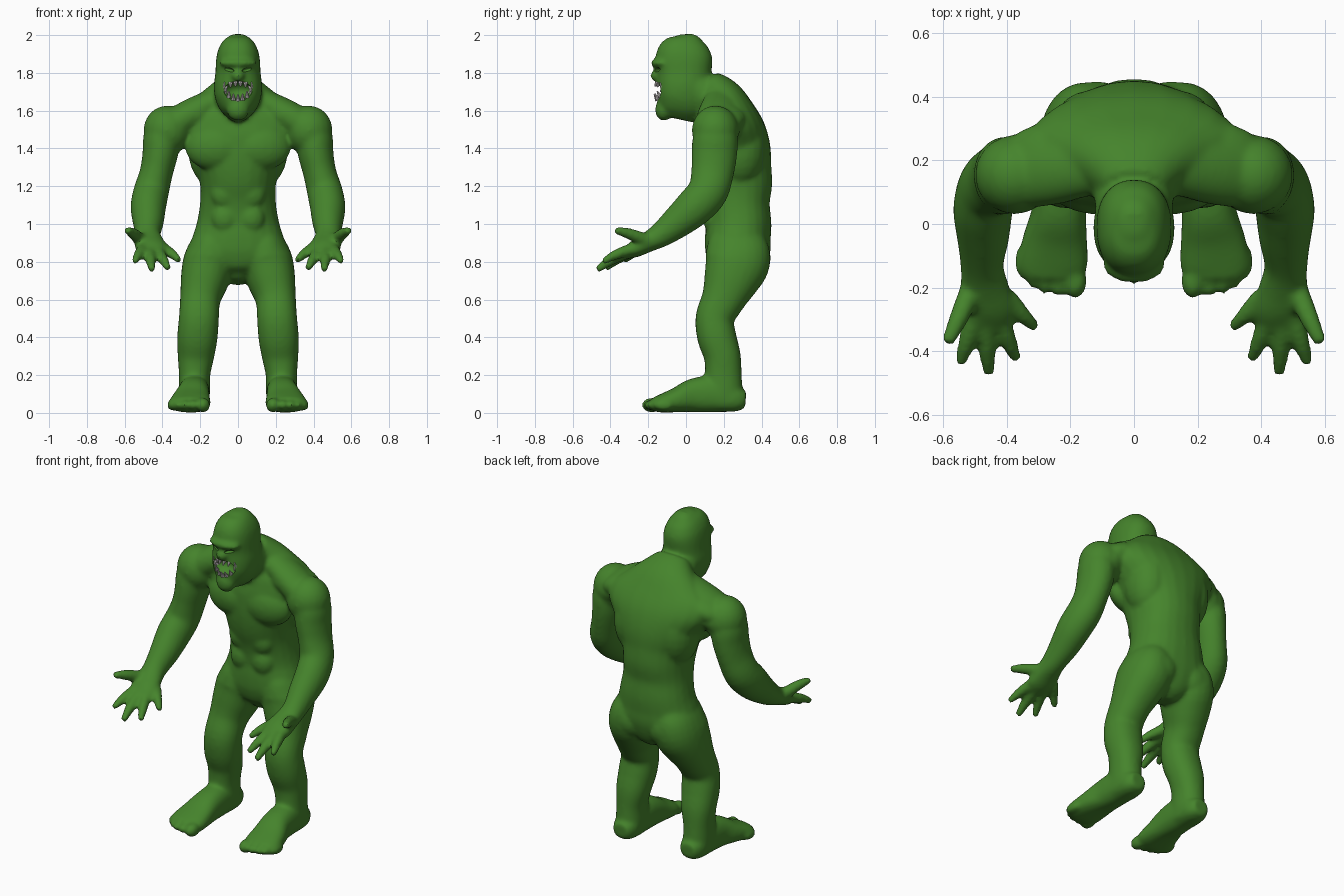
import bpy, bmesh, math
from mathutils import Vector, Matrix

def material(name, col):
    m = bpy.data.materials.new(name)
    m.diffuse_color = col
    return m

GREEN = material("green_skin", (0.06, 0.23, 0.025, 1))
GREY = material("grey_teeth", (0.6, 0.56, 0.56, 1))

def tube(bm, rings, n=24, p=2.0, sub=4):
    """Loft of ellipses (x, y, z, half width, half depth) along a smooth path."""
    k = [Vector(r) for r in rings]
    k = [2 * k[0] - k[1]] + k + [2 * k[-1] - k[-2]]
    pts = []
    for i in range(1, len(k) - 2):
        a, b, c, d = k[i - 1:i + 3]
        for j in range(sub):
            t = j / sub
            pts.append(0.5 * (2 * b + (c - a) * t + (2 * a - 5 * b + 4 * c - d) * t * t
                              + (3 * b - a - 3 * c + d) * t ** 3))
    pts.append(k[-2])
    loops = []
    for i, q in enumerate(pts):
        tan = (pts[min(i + 1, len(pts) - 1)] - pts[max(i - 1, 0)]).to_3d().normalized()
        side = Vector((1, 0, 0))
        side = (side - tan * side.dot(tan)).normalized()
        up = tan.cross(side)
        loop = []
        for j in range(n):
            a = 2 * math.pi * j / n
            ca, sa = math.cos(a), math.sin(a)
            u = math.copysign(abs(ca) ** (2 / p), ca) * max(q[3], .004)
            v = math.copysign(abs(sa) ** (2 / p), sa) * max(q[4], .004)
            loop.append(bm.verts.new(q.to_3d() + side * u + up * v))
        loops.append(loop)
    for A, B in zip(loops, loops[1:]):
        for j in range(n):
            bm.faces.new((A[j], A[(j + 1) % n], B[(j + 1) % n], B[j]))
    bm.faces.new(loops[0][::-1])
    bm.faces.new(loops[-1])

def stack(bm, rows, p=2.0):
    """Vertical loft from rows of (z, centre x, half width, front y, back y)."""
    tube(bm, [(x, (a + b) / 2, z, w, (b - a) / 2) for z, x, w, a, b in rows], p=p)

def ball(bm, c, r, rx=0, ry=0, rz=0):
    m = (Matrix.Translation(c) @ Matrix.Rotation(rz, 4, 'Z') @ Matrix.Rotation(ry, 4, 'Y')
         @ Matrix.Rotation(rx, 4, 'X') @ Matrix.Diagonal((*r, 1)))
    bmesh.ops.create_uvsphere(bm, u_segments=20, v_segments=12, radius=1, matrix=m)

def finish(bm, name, mat):
    bmesh.ops.recalc_face_normals(bm, faces=bm.faces)
    me = bpy.data.meshes.new(name)
    bm.to_mesh(me)
    bm.free()
    me.materials.append(mat)
    ob = bpy.data.objects.new(name, me)
    bpy.context.collection.objects.link(ob)
    return ob

bm = bmesh.new()

# torso
stack(bm, [(.69, 0, .04, .19, .33), (.75, 0, .14, .135, .41), (.84, 0, .262, .105, .445),
           (.92, 0, .245, .10, .448), (1.0, 0, .22, .105, .452), (1.1, 0, .202, .095, .444),
           (1.2, 0, .20, .068, .458), (1.3, 0, .218, .045, .452), (1.4, 0, .27, .038, .447),
           (1.5, 0, .34, .038, .418), (1.58, 0, .33, .05, .372), (1.65, 0, .24, .06, .32),
           (1.71, 0, .16, .055, .255), (1.76, 0, .10, .05, .18)], p=2.2)
# neck
tube(bm, [(0, .24, 1.58, .17, .13), (0, .13, 1.66, .135, .12), (0, .03, 1.74, .118, .10)])

# head
stack(bm, [(1.555, 0, .04, -.12, .04), (1.60, 0, .09, -.15, .09), (1.66, 0, .12, -.155, .12),
           (1.73, 0, .128, -.155, .13), (1.80, 0, .12, -.155, .135), (1.86, 0, .117, -.162, .14),
           (1.91, 0, .109, -.152, .137), (1.955, 0, .089, -.12, .117), (1.985, 0, .062, -.075, .08),
           (2.005, 0, .03, -.035, .04)], p=2.3)
ball(bm, (0, -.13, 1.852), (.10, .058, .028))           # brow
ball(bm, (0, -.15, 1.785), (.036, .04, .034))           # nose
ball(bm, (0, -.118, 1.605), (.06, .046, .06))           # chin

for s in (1, -1):
    # chest, buttocks, flank, back and shoulder muscles
    ball(bm, (s * .125, .115, 1.405), (.155, .085, .12), rz=s * .1)
    ball(bm, (s * .115, .33, .82), (.125, .12, .12))
    ball(bm, (s * .14, .28, 1.40), (.125, .14, .20))
    ball(bm, (s * .07, .133, 1.16), (.075, .052, .08))
    ball(bm, (s * .07, .14, 1.03), (.07, .05, .08))
    tube(bm, [(s * .10, .20, 1.66, .07, .10), (s * .25, .18, 1.57, .09, .12),
              (s * .37, .165, 1.50, .09, .12)])
    ball(bm, (s * .26, .19, 1.565), (.17, .13, .075), ry=s * .3)
    ball(bm, (s * .375, .155, 1.495), (.126, .125, .132))
    # arm and palm
    tube(bm, [(s * .36, .16, 1.54, .09, .09), (s * .40, .155, 1.46, .10, .118),
              (s * .412, .15, 1.37, .094, .121), (s * .433, .14, 1.27, .088, .113),
              (s * .46, .115, 1.17, .094, .107), (s * .475, .045, 1.09, .094, .103),
              (s * .475, -.04, 1.015, .083, .088), (s * .478, -.13, .945, .068, .068),
              (s * .47, -.20, .905, .077, .054), (s * .458, -.27, .868, .086, .046),
              (s * .458, -.32, .843, .066, .03)])
    # fingers and thumb: base, tip, radius
    for a, b, r in (((.50, -.28, .87), (.547, -.44, .80), .028),
                    ((.468, -.29, .86), (.457, -.472, .757), .029),
                    ((.428, -.28, .86), (.37, -.427, .763), .028),
                    ((.40, -.23, .875), (.308, -.327, .803), .027),
                    ((.51, -.20, .91), (.588, -.375, .968), .031)):
        a, b = Vector(a), Vector(b)
        mid = a.lerp(b, .55) + Vector((0, -.004, .006))
        tube(bm, [(s * q.x, q.y, q.z, w, w) for q, w in
                  ((a, r * 1.2), (mid, r), (b, r * .65))], n=12)
    # leg
    stack(bm, [(1.0, s * .11, .06, .17, .38), (.90, s * .13, .115, .115, .43),
               (.80, s * .152, .138, .10, .445),
               (.70, s * .178, .127, .09, .385), (.60, s * .20, .107, .08, .312),
               (.50, s * .207, .106, .05, .255), (.40, s * .215, .107, .06, .267),
               (.30, s * .223, .097, .095, .29), (.20, s * .23, .083, .10, .295),
               (.10, s * .23, .082, .09, .30), (.03, s * .23, .07, .10, .29)], p=2.2)
    # foot
    tube(bm, [(s * .23, .316, .07, .05, .045), (s * .23, .26, .075, .075, .07),
              (s * .232, .14, .098, .082, .095), (s * .236, .04, .092, .086, .09),
              (s * .248, -.05, .068, .102, .066), (s * .256, -.13, .05, .11, .049),
              (s * .256, -.17, .045, .09, .038)], p=2.4)
    # toes: x, tip y, radius
    for x, y, r in ((.185, -.23, .038), (.238, -.226, .028), (.28, -.219, .027),
                    (.317, -.199, .027), (.348, -.168, .028)):
        ball(bm, (s * x, y + .05, .041), (r, .055, r * 1.05))

body = finish(bm, "body", GREEN)
rm = body.modifiers.new("fuse", 'REMESH')
rm.mode = 'VOXEL'
rm.voxel_size = .0105
sm = body.modifiers.new("soften", 'SMOOTH')
sm.factor, sm.iterations = .5, 11

# mouth and eye sockets are carved out
cut = bmesh.new()
ball(cut, (0, -.17, 1.705), (.085, .085, .052))
for s in (1, -1):
    ball(cut, (s * .056, -.165, 1.818), (.036, .03, .012), ry=s * -.2)
cutter = finish(cut, "face_cutter", GREEN)
cutter.hide_render = True
bo = body.modifiers.new("carve", 'BOOLEAN')
bo.object, bo.operation, bo.solver = cutter, 'DIFFERENCE', 'EXACT'

bpy.context.view_layer.objects.active = body
body.select_set(True)
bpy.ops.object.convert(target='MESH')
bpy.ops.object.shade_smooth_by_angle(angle=math.radians(40))
bpy.data.objects.remove(cutter)

# teeth: curved rows of cones with big side fangs
def teeth(name, count, half, z0, lift, direction, length):
    bm = bmesh.new()
    for i in range(count):
        t = 2 * i / (count - 1) - 1
        fang = 1.7 if i in (0, count - 1) else 1
        h = length * fang
        m = (Matrix.Translation((half * t, -.16 + .035 * t * t, z0 + lift * t * t + direction * h / 2))
             @ Matrix.Rotation(direction * .5, 4, 'X')
             @ Matrix.Rotation(0 if direction > 0 else math.pi, 4, 'X'))
        bmesh.ops.create_cone(bm, cap_ends=True, segments=8, radius1=.0125 * fang ** .5,
                              radius2=.003, depth=h, matrix=m)
    return finish(bm, name, GREY)

teeth("lower_teeth", 7, .072, 1.652, .04, 1, .036)
teeth("upper_teeth", 6, .066, 1.753, -.012, -1, .026)
